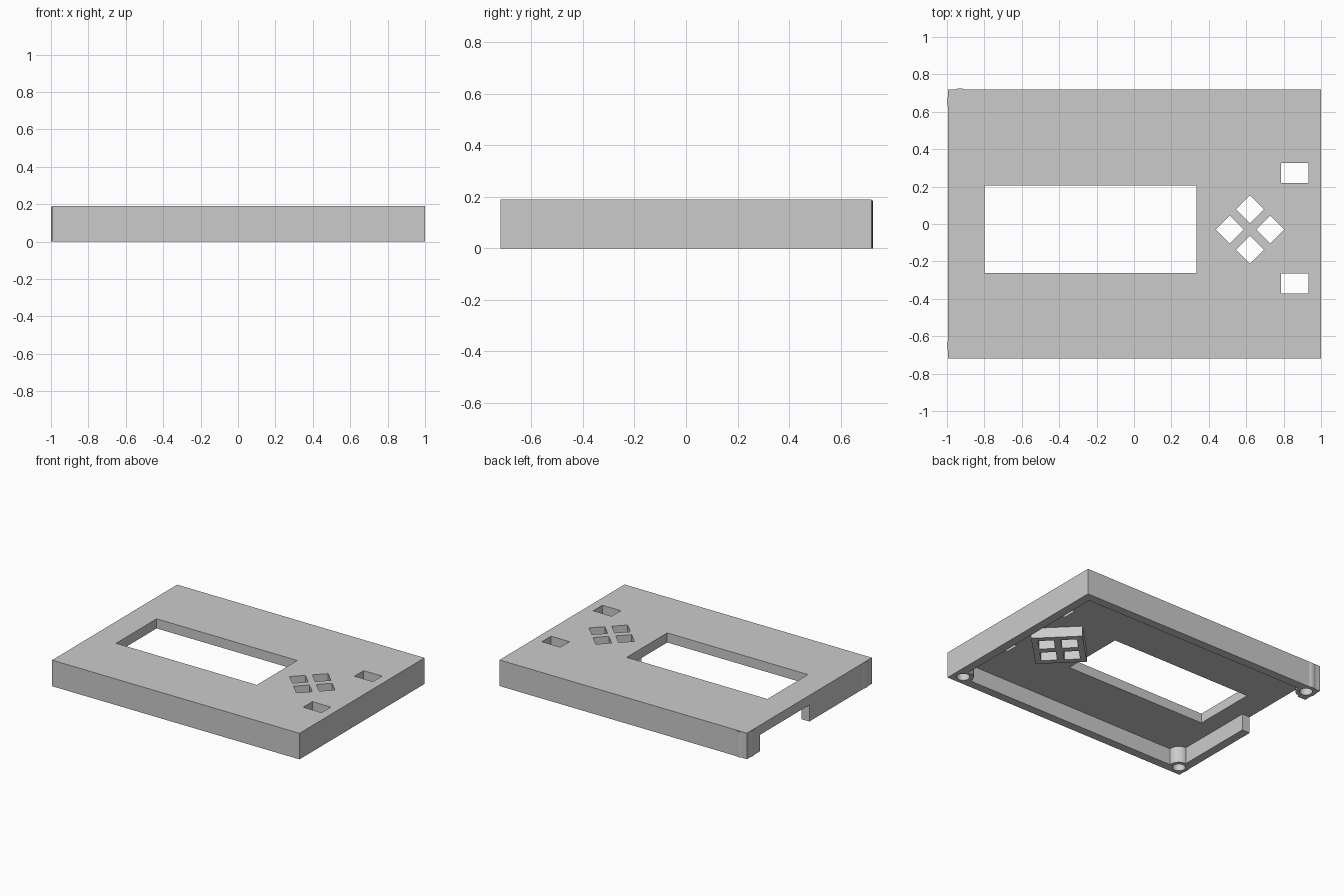
import bpy
import math

if "Cube" in bpy.data.objects:
    bpy.data.objects.remove(bpy.data.objects["Cube"], do_unlink=True)

# One plain grey plastic
grey = bpy.data.materials.new("light_grey_plastic")
colour = (0.6, 0.6, 0.6, 1)
grey.use_nodes = True
grey.diffuse_color = colour
grey.node_tree.nodes["Principled BSDF"].inputs["Base Color"].default_value = colour

HEIGHT, UNDERSIDE, WALL = 0.19, 0.12, 0.063
LEFT, RIGHT, DEPTH = -0.995, 1.0, 0.72


def box(name, x, y, z, turn=0):
    """Box from (low, high) ranges, turned about its own vertical axis."""
    centre = [(lo + hi) / 2 for lo, hi in (x, y, z)]
    bpy.ops.mesh.primitive_cube_add(size=1, location=centre, rotation=(0, 0, turn))
    ob = bpy.context.object
    ob.name = name
    ob.scale = [hi - lo for lo, hi in (x, y, z)]
    bpy.ops.object.transform_apply(location=True, rotation=True, scale=True)
    ob.data.materials.append(grey)
    return ob


def square(name, x, y, side, z, turn):
    h = side / 2
    return box(name, (x - h, x + h), (y - h, y + h), z, turn)


def cylinder(name, x, y, radius, lo, hi):
    bpy.ops.mesh.primitive_cylinder_add(vertices=40, radius=radius, depth=hi - lo,
                                        location=(x, y, (lo + hi) / 2))
    ob = bpy.context.object
    ob.name = name
    bpy.ops.object.transform_apply(location=True, rotation=True, scale=True)
    ob.data.materials.append(grey)
    return ob


def combine(target, tool, operation):
    """Apply a boolean and discard the helper solid."""
    tool.hide_render = True
    mod = target.modifiers.new(operation.lower(), "BOOLEAN")
    mod.operation = operation
    mod.solver = "EXACT"
    mod.object = tool
    bpy.context.view_layer.objects.active = target
    bpy.ops.object.modifier_apply(modifier=mod.name)
    bpy.data.objects.remove(tool, do_unlink=True)


# Hollow lid, open underneath
shell = box("enclosure_lid", (LEFT, RIGHT), (-DEPTH, DEPTH), (0, HEIGHT))
combine(shell, box("cavity", (LEFT + WALL, RIGHT - WALL),
                   (-DEPTH + WALL, DEPTH - WALL), (-0.1, UNDERSIDE)), "DIFFERENCE")

# Cable notch through one side wall
combine(shell, box("side_notch", (-1.2, LEFT + WALL + 0.02), (0, 0.57),
                   (-0.1, UNDERSIDE)), "DIFFERENCE")

# Guide block below the four diamond buttons
PAD_X, PAD_Y, TILT = 0.62, -0.03, math.radians(45)
combine(shell, square("button_guide", PAD_X, PAD_Y, 0.34, (0.045, 0.15), TILT), "UNION")

# Three screw posts in the corners
posts = [(-0.93, 0.655), (-0.93, -0.649), (0.925, -0.649)]
for x, y in posts:
    combine(shell, cylinder("screw_post", x, y, 0.07, 0, 0.186), "UNION")
for x, y in posts:
    combine(shell, cylinder("screw_hole", x, y, 0.043, -0.1, UNDERSIDE), "DIFFERENCE")

# Display window and the two rectangular button openings
THROUGH = (-0.1, 0.4)
combine(shell, box("window", (-0.8, 0.335), (-0.262, 0.205), THROUGH), "DIFFERENCE")
for y in (-0.318, 0.273):
    combine(shell, box("button_slot", (0.785, 0.934), (y - 0.053, y + 0.053),
                       (0.06, 0.4)), "DIFFERENCE")

# Four diamond openings in a cross
for i in range(4):
    a = i * math.pi / 2
    combine(shell, square("diamond", PAD_X + 0.108 * math.cos(a),
                          PAD_Y + 0.108 * math.sin(a), 0.106, THROUGH, TILT), "DIFFERENCE")

# Smooth posts, crisp edges elsewhere
bpy.ops.object.select_all(action="DESELECT")
shell.select_set(True)
bpy.context.view_layer.objects.active = shell
bpy.ops.object.shade_smooth_by_angle(angle=math.radians(20))
